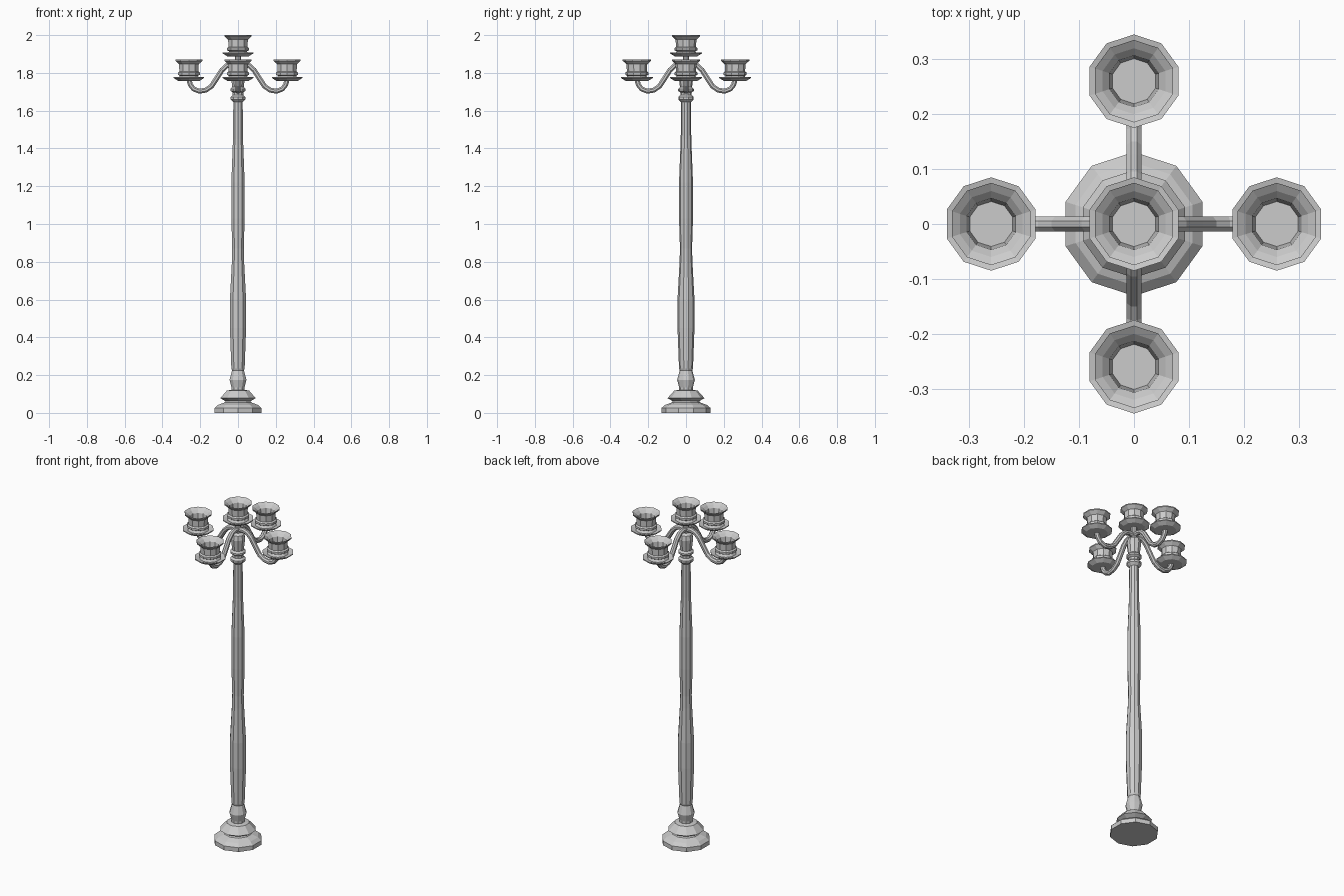
import bpy, bmesh
from math import pi, sin, cos
from mathutils import Vector

if "Cube" in bpy.data.objects:
    bpy.data.objects.remove(bpy.data.objects["Cube"])

SIDES = 10


def finish(bm, name):
    bmesh.ops.recalc_face_normals(bm, faces=bm.faces)
    mesh = bpy.data.meshes.new(name)
    bm.to_mesh(mesh)
    bm.free()
    obj = bpy.data.objects.new(name, mesh)
    bpy.context.collection.objects.link(obj)
    return obj


def skin(bm, rings):
    """Join successive vertex rings and cap both ends."""
    n = len(rings[0])
    for a, b in zip(rings, rings[1:]):
        for i in range(n):
            j = (i + 1) % n
            bm.faces.new((a[i], a[j], b[j], b[i]))
    bm.faces.new(rings[0][::-1])
    bm.faces.new(rings[-1])


def lathe(name, profile, loc=(0, 0, 0)):
    """Flat-sided turned shape with a corner pointing to +y."""
    bm = bmesh.new()
    rings = []
    for r, z in profile:
        angles = [pi / 2 + 2 * pi * i / SIDES for i in range(SIDES)]
        rings.append([bm.verts.new((r * cos(a), r * sin(a), z)) for a in angles])
    skin(bm, rings)
    obj = finish(bm, name)
    obj.location = loc
    return obj


def tube(name, path, radius, turn, sides=8):
    """Round bar along a path in the xz plane, turned about z."""
    bm = bmesh.new()
    pts = [Vector((x, 0, z)) for x, z in path]
    rings = []
    for k, p in enumerate(pts):
        t = (pts[min(k + 1, len(pts) - 1)] - pts[max(k - 1, 0)]).normalized()
        side = Vector((0, 1, 0))
        up = t.cross(side)
        angles = [2 * pi * (i + 0.5) / sides for i in range(sides)]
        rings.append([bm.verts.new(p + radius * (side * cos(a) + up * sin(a))) for a in angles])
    skin(bm, rings)
    obj = finish(bm, name)
    obj.rotation_euler.z = turn
    return obj


# Stepped foot
lathe("base", [(0.131, 0), (0.131, 0.025), (0.112, 0.042), (0.075, 0.055),
               (0.07, 0.062), (0.098, 0.078), (0.062, 0.118), (0.036, 0.122), (0.036, 0.14)])

# Long turned stem
lathe("stem", [(0.036, 0.135), (0.047, 0.175), (0.033, 0.225), (0.037, 0.235),
               (0.045, 0.45), (0.045, 0.6), (0.034, 0.8), (0.032, 0.87),
               (0.037, 1.03), (0.037, 1.22), (0.028, 1.45), (0.026, 1.65)])

# Collar and hub where the arms meet
lathe("hub", [(0.026, 1.645), (0.041, 1.66), (0.041, 1.672), (0.03, 1.682),
              (0.03, 1.697), (0.042, 1.705), (0.042, 1.715), (0.032, 1.725),
              (0.04, 1.79), (0.034, 1.815), (0.017, 1.825), (0.017, 1.9)])

# Candle cup: drip pan, body, flared rim and hollow socket
CUP = [(0.06, 0), (0.085, 0.015), (0.085, 0.02), (0.058, 0.014), (0.05, 0.026),
       (0.061, 0.032), (0.061, 0.044), (0.053, 0.05), (0.055, 0.088),
       (0.075, 0.106), (0.075, 0.112), (0.06, 0.102), (0.047, 0.088), (0.041, 0.04)]
lathe("centre_cup", CUP, (0, 0, 1.888))

# Four curved arms, each carrying a cup
ARM = [(0, 1.842), (0.035, 1.845), (0.06, 1.838), (0.085, 1.815), (0.115, 1.768),
       (0.14, 1.73), (0.17, 1.709), (0.205, 1.703), (0.235, 1.715), (0.252, 1.737), (0.26, 1.765)]
for i in range(4):
    a = i * pi / 2
    tube(f"arm_{i + 1}", ARM, 0.0145, a)
    lathe(f"arm_cup_{i + 1}", CUP, (0.26 * cos(a), 0.26 * sin(a), 1.758))
